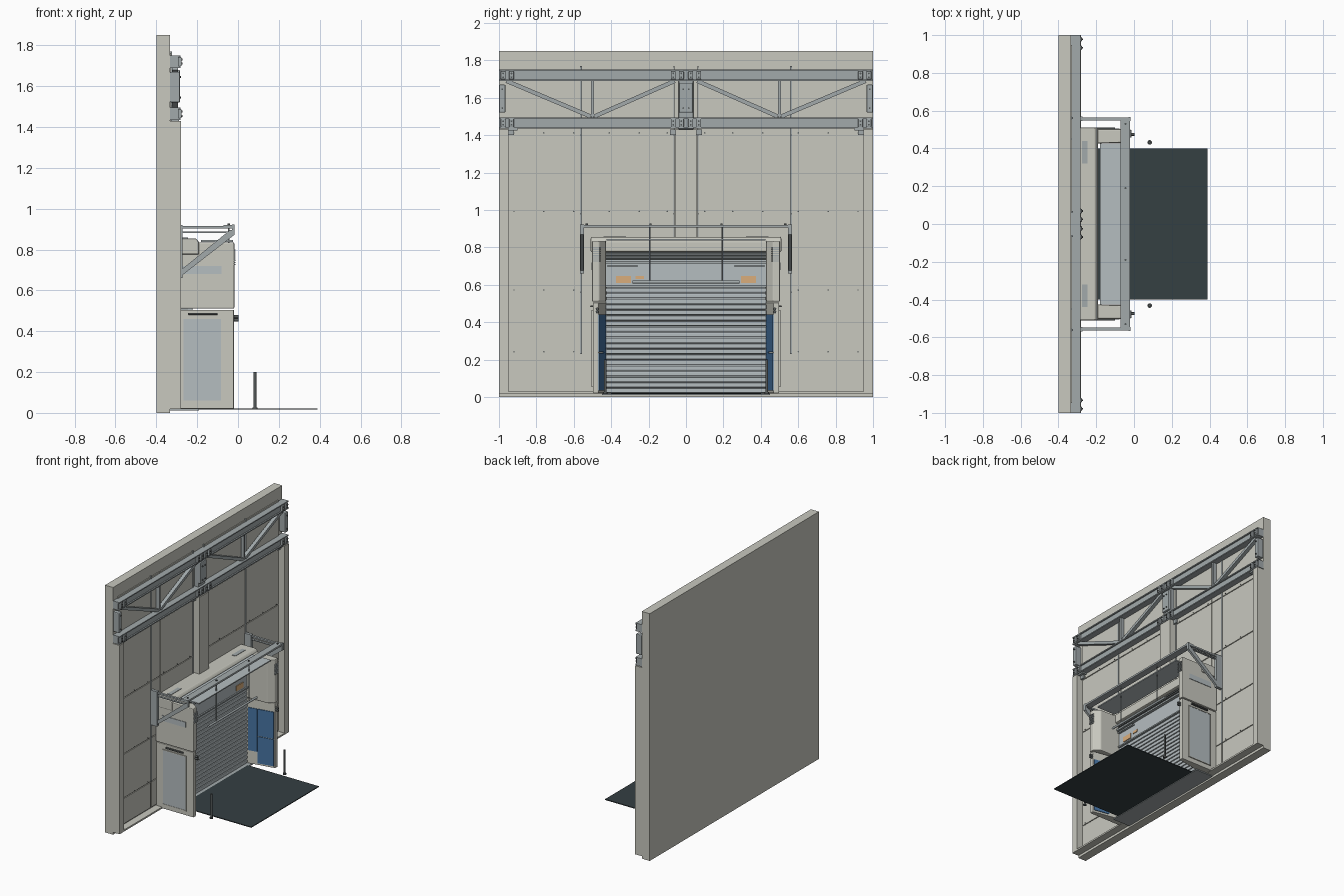
import bpy, bmesh, math
from mathutils import Vector

if "Cube" in bpy.data.objects:
    bpy.data.objects.remove(bpy.data.objects["Cube"])

def mat(name, r, g, b):
    m = bpy.data.materials.new(name)
    m.diffuse_color = (r, g, b, 1)
    m.use_nodes = True
    m.node_tree.nodes["Principled BSDF"].inputs["Base Color"].default_value = m.diffuse_color
    return m

CREAM = mat("cream_paint", .58, .58, .52)
STEEL = mat("steel", .36, .40, .41)
GLASS = mat("pale_glass", .46, .51, .53)
DARK = mat("dark_metal", .09, .10, .10)
MAT = mat("dark_mat", .035, .05, .055)
BLUE = mat("blue_panel", .06, .17, .36)
ORANGE = mat("orange_sign", .70, .42, .20)

def finish(name, bm, m, bevel=0, smooth=False):
    bmesh.ops.recalc_face_normals(bm, faces=bm.faces)
    me = bpy.data.meshes.new(name)
    bm.to_mesh(me)
    bm.free()
    ob = bpy.data.objects.new(name, me)
    bpy.context.collection.objects.link(ob)
    me.materials.append(m)
    if smooth:
        for p in me.polygons:
            p.use_smooth = len(p.vertices) == 4
    if bevel:
        b = ob.modifiers.new("bevel", 'BEVEL')
        b.width, b.segments = bevel, 2
    return ob

def add_box(bm, x0, x1, y0, y1, z0, z1):
    vs = bmesh.ops.create_cube(bm, size=1)["verts"]
    for v in vs:
        v.co = Vector(((x0, x1)[v.co.x > 0], (y0, y1)[v.co.y > 0], (z0, z1)[v.co.z > 0]))

def boxes(name, m, lst, bevel=0):
    bm = bmesh.new()
    for b in lst:
        add_box(bm, *b)
    return finish(name, bm, m, bevel)

def pair(b):
    # a box and its mirror image across y = 0
    x0, x1, y0, y1, z0, z1 = b
    return [b, (x0, x1, -y1, -y0, z0, z1)]

def prism(name, m, pts, axis, a, b, bevel=0, mirror=False):
    # profile points extruded along y (points are x,z) or z (points are x,y)
    bm = bmesh.new()
    for s in ((1, -1) if mirror else (1,)):
        if axis == 'Y':
            rows = [[(p, t * s, q) for p, q in pts] for t in (a, b)]
        else:
            rows = [[(p, q * s, t) for p, q in pts] for t in (a, b)]
        lo, hi = [[bm.verts.new(c) for c in r] for r in rows]
        bm.faces.new(lo)
        bm.faces.new(hi)
        n = len(pts)
        for i in range(n):
            bm.faces.new((lo[i], lo[(i + 1) % n], hi[(i + 1) % n], hi[i]))
    return finish(name, bm, m, bevel)

def rods(name, m, segs, r, n=12):
    bm = bmesh.new()
    for p, q in segs:
        p, q = Vector(p), Vector(q)
        d = q - p
        new = bmesh.ops.create_cone(bm, cap_ends=True, segments=n, radius1=r, radius2=r, depth=d.length)["verts"]
        bmesh.ops.rotate(bm, verts=new, cent=(0, 0, 0), matrix=d.to_track_quat('Z', 'Y').to_matrix())
        bmesh.ops.translate(bm, verts=new, vec=(p + q) / 2)
    return finish(name, bm, m, 0, True)

# Back wall and its cladding panels
boxes("wall_slab", CREAM, [(-.40, -.334, -1, 1, 0, 1.85)])
panels, bolts = [], []
rows = [.035, .23, .56, .98, 1.40, 1.765]
for y0, y1 in ((.062, .448), (.453, .553), (.568, .948)):
    for z0, z1 in zip(rows, rows[1:]):
        panels += pair((-.336, -.328, y0, y1, z0 + .003, z1 - .003))
for z in rows[1:-1]:
    for y in (.10, .25, .41, .60, .76, .92):
        for s in (1, -1):
            bolts += [((-.33, s * y, z + .012), (-.325, s * y, z + .012))]
boxes("wall_panels", CREAM, panels)
rods("wall_bolts", DARK, bolts, .004, 6)
boxes("wall_seam_strips", STEEL, pair((-.336, -.324, .555, .566, .23, 1.77)) + pair((-.336, -.324, .061, .068, .85, 1.77)))

# Edge and centre columns, kick rail
boxes("wall_columns", CREAM, pair((-.336, -.28, .95, 1, .02, 1.43)) + [(-.336, -.28, -.055, .055, .8, 1.43)])
boxes("kick_rail", CREAM, [(-.336, -.28, -1, 1, .018, .03)])
prism("column_gussets", STEEL, [(-.325, .95), (-.29, .95), (-.29, .90), (-.325, .90)], 'Z', 1.425, 1.437, mirror=True)
bm = bmesh.new()
for s in (1, -1):
    for e in (.95, .055):
        d = -1 if e == .95 else 1
        add_box(bm, -.325, -.31, min(s * e, s * (e + d * .03)), max(s * e, s * (e + d * .03)), 1.40, 1.43)
finish("corner_blocks", bm, STEEL)

# Overhead truss: channel chords, posts, diagonals, end plates
chords = []
for z0, z1 in ((1.69, 1.75), (1.435, 1.495)):
    chords += [(-.334, -.292, -1, 1, z0 + .008, z1 - .008)]
    chords += [(-.334, -.282, -1, 1, z, z + .008) for z in (z0, z1 - .008)]
boxes("truss_chords", STEEL, chords)
def brace(bm, p, q, w):
    (y0, z0), (y1, z1) = p, q
    l = math.hypot(y1 - y0, z1 - z0)
    ny, nz = -(z1 - z0) / l * w, (y1 - y0) / l * w
    vs = [[bm.verts.new((x, y, z)) for y, z in ((y0 + ny, z0 + nz), (y1 + ny, z1 + nz), (y1 - ny, z1 - nz), (y0 - ny, z0 - nz))] for x in (-.322, -.295)]
    bm.faces.new(vs[0])
    bm.faces.new(vs[1])
    for i in range(4):
        bm.faces.new((vs[0][i], vs[0][(i + 1) % 4], vs[1][(i + 1) % 4], vs[1][i]))
bm = bmesh.new()
for s in (1, -1):
    brace(bm, (s * .96, 1.69), (s * .51, 1.50), .011)
    brace(bm, (s * .06, 1.69), (s * .49, 1.50), .011)
    brace(bm, (s * .5, 1.70), (s * .5, 1.48), .007)
finish("truss_braces", bm, STEEL)
boxes("truss_plates", STEEL, pair((-.334, -.284, .965, 1, 1.52, 1.67)) + [(-.334, -.284, -.036, .036, 1.52, 1.68), (-.334, -.30, -.04, .04, 1.43, 1.75)], .006)
clips, tb = [], []
for z in (1.437, 1.692):
    for y in (.012, .055, .92, .965):
        clips += pair((-.294, -.276, y, y + .026, z + .006, z + .05))
        tb += [((-.277, s * (y + .013), z + k), (-.271, s * (y + .013), z + k)) for s in (1, -1) for k in (.018, .038)]
for z in (1.545, 1.645):
    tb += [((-.286, y, z), (-.278, y, z)) for y in (-.982, -.015, .015, .982)]
boxes("truss_clips", STEEL, clips, .004)
rods("truss_bolts", DARK, tb, .005, 8)

# Doorway pillars with splayed inner faces, upper cabinets and blue inner panels
plan = [(-.33, .498), (-.02, .498), (-.02, .468), (-.235, .428), (-.33, .428)]
prism("door_pillars", CREAM, plan, 'Z', .02, .505, .004, True)
cab = [(-.33, .502), (-.018, .502), (-.018, .464), (-.06, .43), (-.33, .424)]
prism("pillar_cabinets", CREAM, cab, 'Z', .51, .835, .006, True)
def slope(x, off):
    return .428 + (x + .235) / .215 * .04 - off
def blue(name, x0, x1, z0, z1):
    prism(name, BLUE, [(x0, slope(x0, -.005)), (x1, slope(x1, -.005)), (x1, slope(x1, .005)), (x0, slope(x0, .005))], 'Z', z0, z1, 0, True)
blue("blue_panel_rear", -.215, -.15, .12, .44)
blue("blue_panel_upper", -.145, -.028, .24, .44)
blue("blue_panel_lower", -.145, -.028, .035, .235)

# Outer side windows, trim and handles on the pillars
boxes("side_windows", GLASS, pair((-.268, -.083, .497, .503, .06, .46)))
frame = []
for b in ((-.274, -.268, .054, .466), (-.083, -.077, .054, .466), (-.274, -.077, .054, .06), (-.274, -.077, .46, .466)):
    frame += pair((b[0], b[1], .496, .505, b[2], b[3]))
boxes("side_window_frames", CREAM, frame)
boxes("side_vents", GLASS, pair((-.275, -.08, .498, .506, .68, .72)))
boxes("side_handles", DARK, pair((-.245, -.10, .497, .512, .48, .49)), .003)
rods("wall_lamps", DARK, [((-.02, s * .475, .455 + k), (.002, s * .475, .455 + k)) for s in (1, -1) for k in (0, .016)], .008)

# Header over the door with louvres, drum and glazed band
prism("door_header", CREAM, [(-.33, .775), (-.19, .775), (-.19, .835), (-.205, .855), (-.33, .855)], 'Y', -.51, .51, .008)
boxes("header_louvres", STEEL, [b for i in range(8) for b in pair((-.02, -.012, .438 + .02, .498, .725 + i * .01, .730 + i * .01))])
boxes("header_top_vents", STEEL, pair((-.275, -.245, .32, .44, .85, .858)))
boxes("drum_slats", DARK, [(-.25, -.212, -.43, .43, .732 + i * .015, .743 + i * .015) for i in range(3)])
boxes("glazed_band", GLASS, [(-.26, -.222, -.43, .43, .59, .775)])
boxes("band_rails", STEEL, [(-.24, -.20, -.43, .43, .715, .728)] + pair((-.225, -.205, .26, .42, .695, .706)) + [(-.24, -.212, -.43, .43, .586, .596)])
boxes("orange_signs", ORANGE, pair((-.225, -.217, .295, .375, .61, .648)) + [(-.225, -.217, -.27, -.225, .63, .648)])

# Roller shutter
bm = bmesh.new()
for i in range(19):
    z = .022 + i * .0298
    add_box(bm, -.25, -.222, -.43, .43, z, z + .0255)
finish("shutter_slats", bm, GLASS, .005)
boxes("shutter_backing", STEEL, [(-.30, -.242, -.43, .43, .02, .6)])

# Canopy: pane, front beam, side frames, brackets
boxes("canopy_pane", GLASS, [(-.18, -.025, -.425, .425, .838, .846)])
boxes("canopy_beam", STEEL, [(-.072, -.02, -.565, .565, .905, .92)], .003)
arms = pair((-.33, -.02, .548, .565, .902, .914)) + pair((-.33, -.05, .548, .565, .882, .888))
arms += pair((-.03, -.018, .546, .567, .87, .922)) + pair((-.33, -.272, .545, .568, .66, .92))
boxes("canopy_arms", STEEL, arms)
prism("canopy_struts", STEEL, [(-.285, .665), (-.02, .87), (-.02, .895), (-.04, .895), (-.285, .695)], 'Y', .548, .565, 0, True)
rods("canopy_bolts", DARK, [((-.045, s * y, .915), (-.045, s * y, .927)) for s in (1, -1) for y in (.19, .53)], .006, 8)

# Hanging bar in the doorway
rods("hanging_rods", STEEL, [((-.045, s * .193, .91), (-.045, s * .193, .615)) for s in (1, -1)], .004)
rods("hanging_bar", STEEL, [((-.045, -.285, .615), (-.045, .285, .615))], .008)

# Threshold, ground mat and bollards
boxes("threshold", STEEL, [(-.334, -.19, -.45, .45, .012, .02)])
boxes("ground_mat", MAT, [(-.20, .39, -.40, .40, .016, .022)])
rods("bollards", DARK, [((.083, s * .432, .02), (.083, s * .432, .20)) for s in (1, -1)], .007, 16)
rods("bollard_feet", DARK, [((.083, s * .432, .016), (.083, s * .432, .026)) for s in (1, -1)], .012, 16)
